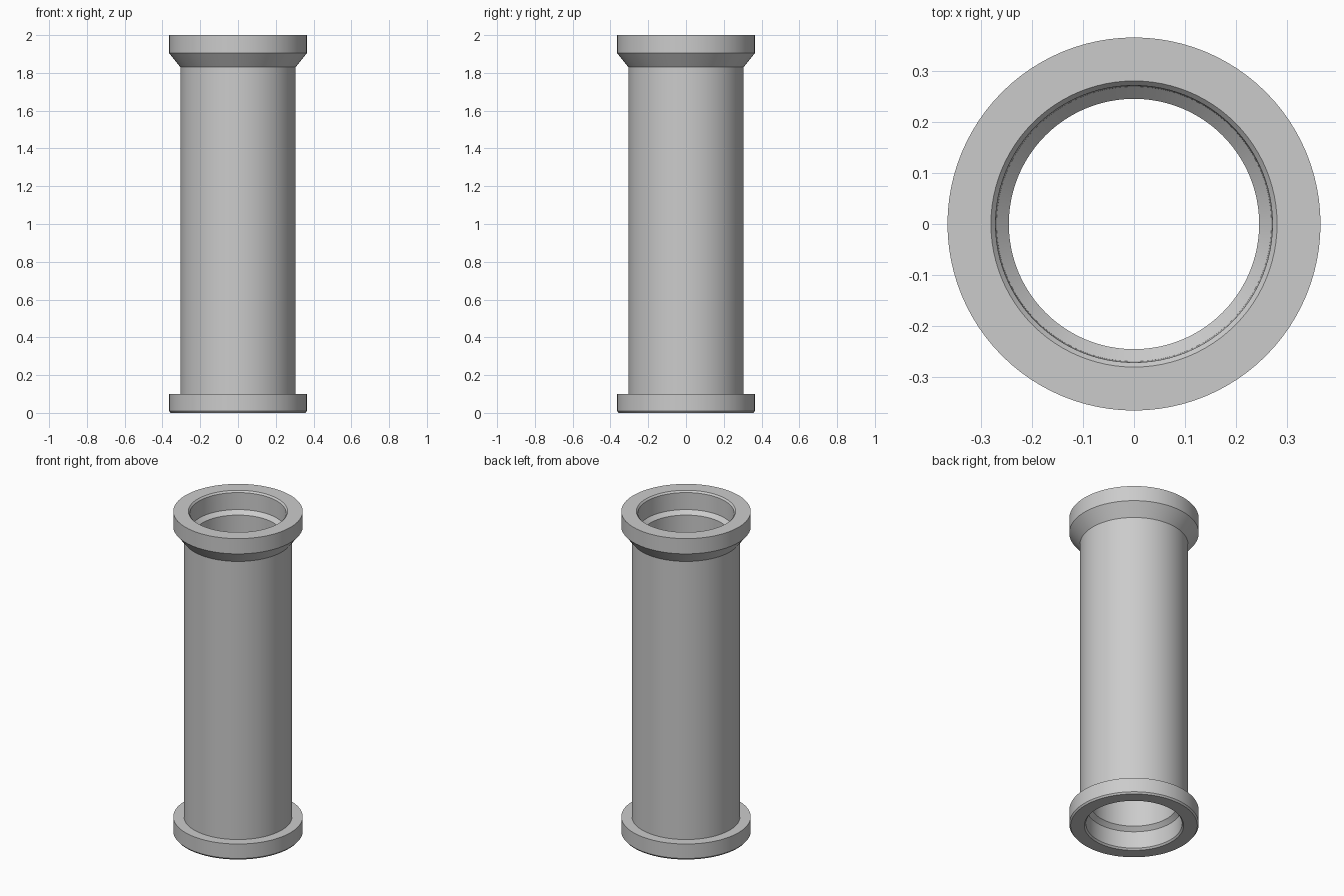
import bpy
import bmesh
import math

SIDES = 96

cube = bpy.data.objects.get("Cube")
if cube:
    bpy.data.objects.remove(cube, do_unlink=True)

# Plain grey metal
grey = bpy.data.materials.new("grey_metal")
grey.use_nodes = True
colour = (0.6, 0.6, 0.6, 1)
grey.diffuse_color = colour
grey.node_tree.nodes["Principled BSDF"].inputs["Base Color"].default_value = colour


def lathe(name, profile):
    """Revolve a closed (radius, height) profile around z."""
    bm = bmesh.new()
    verts = [bm.verts.new((r, 0, z)) for r, z in profile]
    edges = [bm.edges.new((a, b)) for a, b in zip(verts, verts[1:] + verts[:1])]
    bmesh.ops.spin(bm, geom=verts + edges, cent=(0, 0, 0), axis=(0, 0, 1),
                   angle=math.tau, steps=SIDES)
    bmesh.ops.remove_doubles(bm, verts=bm.verts, dist=0.0005)
    bmesh.ops.recalc_face_normals(bm, faces=bm.faces)
    mesh = bpy.data.meshes.new(name)
    bm.to_mesh(mesh)
    bm.free()
    mesh.materials.append(grey)
    obj = bpy.data.objects.new(name, mesh)
    bpy.context.collection.objects.link(obj)
    bpy.ops.object.select_all(action="DESELECT")
    obj.select_set(True)
    bpy.context.view_layer.objects.active = obj
    bpy.ops.object.shade_smooth_by_angle(angle=math.radians(25))
    return obj


# Outside: bottom flange with eased edge, straight tube, coned top flange
outside = [(0.357, 0), (0.365, 0.01), (0.365, 0.1), (0.305, 0.1),
           (0.305, 1.83), (0.365, 1.905), (0.365, 2)]

# Inside: chamfered mouth, counterbore and sloped seat, the same at both ends
mouth = [(0.28, 0), (0.271, 0.01), (0.269, 0.115), (0.245, 0.138)]
inside = [(r, 2 - z) for r, z in mouth] + mouth[::-1]

lathe("flanged_pipe", outside + inside)
